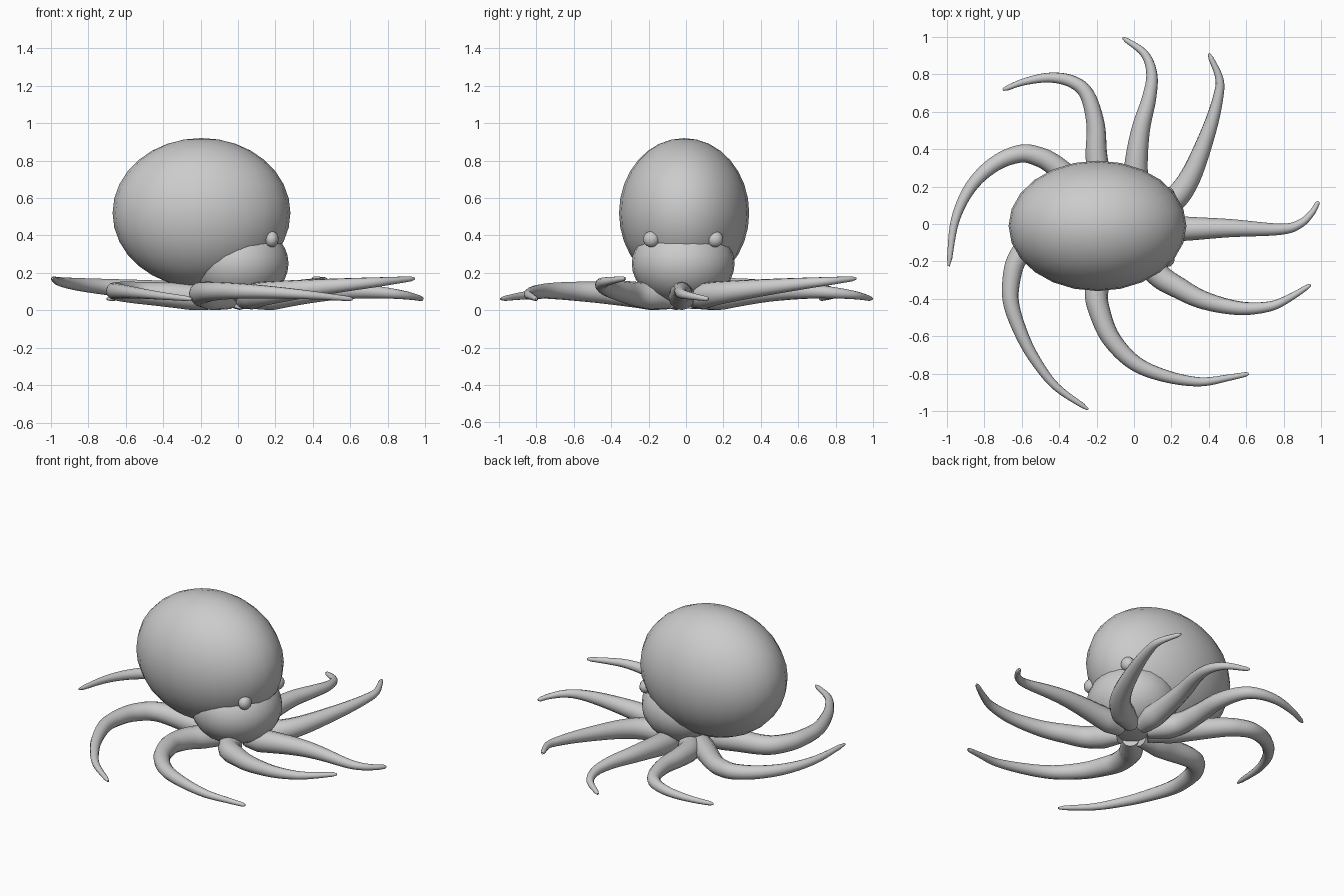
import bpy, math
from mathutils import Vector

if "Cube" in bpy.data.objects:
    bpy.data.objects.remove(bpy.data.objects["Cube"])

CY = -0.015  # body's centre line in y
skin = bpy.data.materials.new("grey skin")
skin.diffuse_color = (0.6, 0.6, 0.6, 1)
skin.use_nodes = True
skin.node_tree.nodes["Principled BSDF"].inputs["Base Color"].default_value = skin.diffuse_color


def ball(name, loc, scale, seg=24, rings=16):
    bpy.ops.mesh.primitive_uv_sphere_add(segments=seg, ring_count=rings, location=loc)
    ob = bpy.context.object
    ob.name = name
    ob.scale = scale
    bpy.ops.object.transform_apply(location=False, rotation=False, scale=True)
    bpy.ops.object.shade_smooth()
    ob.data.materials.append(skin)
    return ob


def resample(pts, steps=6):
    """Catmull-Rom curve through 2D points."""
    p = [Vector(q) for q in pts]
    p = [2 * p[0] - p[1]] + p + [2 * p[-1] - p[-2]]
    out = []
    for a, b, c, d in zip(p, p[1:], p[2:], p[3:]):
        for i in range(steps):
            t = i / steps
            out.append(0.5 * (2 * b + (c - a) * t + (2 * a - 5 * b + 4 * c - d) * t * t
                              + (3 * b - a - 3 * c + d) * t ** 3))
    return out + [p[-2]]


def arm(name, pts, raised):
    path = resample(pts)
    dist = [0.0]
    for a, b in zip(path, path[1:]):
        dist.append(dist[-1] + (b - a).length)
    cu = bpy.data.curves.new(name, 'CURVE')
    cu.dimensions = '3D'
    cu.bevel_depth = 1.0
    cu.bevel_resolution = 4
    cu.use_fill_caps = True
    sp = cu.splines.new('POLY')
    sp.points.add(len(path) - 1)
    for q, v, d in zip(sp.points, path, dist):
        t = d / dist[-1]
        z = 0.057 + (0.113 * t ** 0.8 if raised else 0.045 * math.sin(math.pi * t) + 0.003 * t)
        q.co = (v.x, v.y, z, 1)
        # slim root, thick shoulder, thin tip
        q.radius = (0.078 - 0.066 * t) * min(1, 0.65 + 3.5 * t)
    tip = sp.points[-1]
    tip.radius = 0.006
    tmp = bpy.data.objects.new(name + "_path", cu)
    bpy.context.collection.objects.link(tmp)
    dg = bpy.context.evaluated_depsgraph_get()
    me = bpy.data.meshes.new_from_object(tmp.evaluated_get(dg))
    bpy.data.objects.remove(tmp)
    me.materials.clear()
    me.materials.append(skin)
    for f in me.polygons:
        f.use_smooth = len(f.vertices) == 4
        f.material_index = 0
    ob = bpy.data.objects.new(name, me)
    bpy.context.collection.objects.link(ob)


# Mantle, head and eyes (animal looks along +x)
ball("mantle", (-0.195, CY + 0.005, 0.52), (0.475, 0.348, 0.40))
ball("head", (0, CY, 0.25), (0.27, 0.275, 0.22))
for side, s in (("left", 1), ("right", -1)):
    ball(side + "_eye", (0.18, CY + s * 0.17, 0.38), (0.037, 0.044, 0.043), 16, 10)

# Eight swirling arms: plan path from root to tip, and whether the tip is raised
arms = [
    ([(.08, -.02), (.27, -.025), (.51, -.022), (.78, -.028), (.885, 0), (.95, .06), (.985, .12)], False),
    ([(.06, .05), (.2, .12), (.30, .25), (.40, .5), (.45, .68), (.455, .78), (.40, .91)], True),
    ([(.01, .08), (.01, .3), (.035, .5), (.08, .67), (.095, .80), (.055, .91), (-.06, .995)], False),
    ([(-.05, .06), (-.17, .2), (-.2, .36), (-.205, .53), (-.25, .69), (-.33, .76), (-.45, .782),
      (-.585, .76), (-.70, .717)], False),
    ([(-.08, .02), (-.27, .18), (-.42, .31), (-.51, .36), (-.61, .375), (-.745, .32), (-.87, .2),
      (-.955, .02), (-.99, -.225)], True),
    ([(-.08, -.04), (-.3, -.06), (-.52, -.08), (-.62, -.18), (-.655, -.3), (-.655, -.43), (-.60, -.59),
      (-.525, -.73), (-.415, -.87), (-.245, -.99)], False),
    ([(-.04, -.08), (-.16, -.22), (-.2, -.365), (-.18, -.48), (-.12, -.615), (0, -.74), (.16, -.81),
      (.35, -.843), (.51, -.82), (.612, -.80)], False),
    ([(.03, -.09), (.12, -.26), (.245, -.345), (.38, -.41), (.565, -.45), (.725, -.44), (.83, -.395),
      (.943, -.325)], True),
]
for i, (pts, raised) in enumerate(arms):
    arm(f"arm_{i + 1}", pts, raised)
